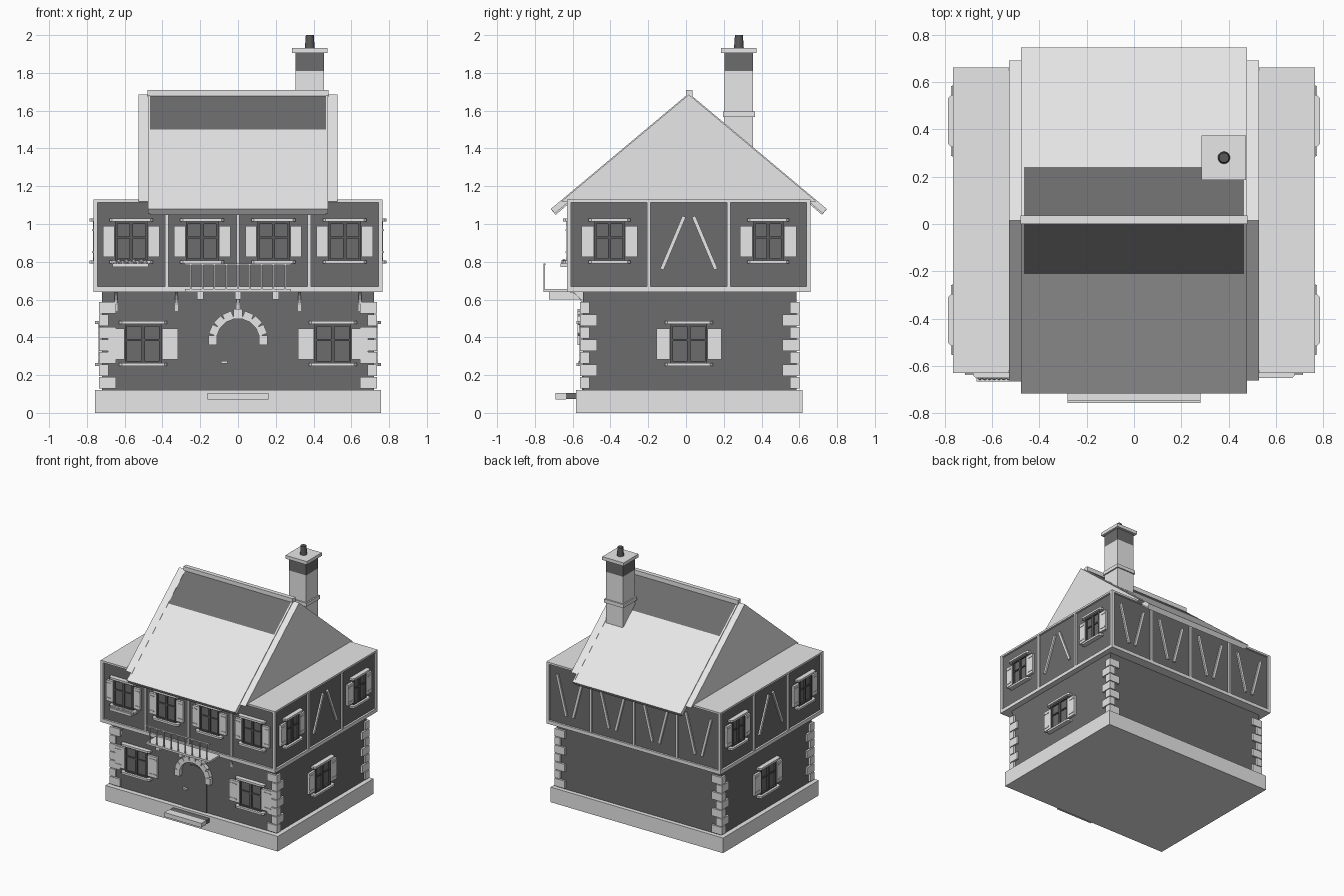
import bpy, bmesh, math
from mathutils import Matrix, Vector

if "Cube" in bpy.data.objects:
    bpy.data.objects.remove(bpy.data.objects["Cube"])


def material(name, v):
    m = bpy.data.materials.new(name)
    m.use_nodes = True
    m.diffuse_color = (v, v, v, 1)
    m.node_tree.nodes["Principled BSDF"].inputs["Base Color"].default_value = (v, v, v, 1)
    return m


LIGHT = material("light grey", 0.8)
DARK = material("dark grey", 0.15)
FRAME = material("charcoal", 0.1)
MID_Y = 0.015  # centre line of the house body


def finish(name, bm, *mats):
    mesh = bpy.data.meshes.new(name)
    bmesh.ops.recalc_face_normals(bm, faces=bm.faces)
    bm.to_mesh(mesh)
    bm.free()
    for m in mats:
        mesh.materials.append(m)
    ob = bpy.data.objects.new(name, mesh)
    bpy.context.collection.objects.link(ob)
    return ob


def add_box(bm, x, y, z, m=Matrix()):
    """Box from (low, high) ranges on each axis, moved by m."""
    c = Vector(((a + b) / 2 for a, b in (x, y, z)))
    s = Vector((b - a for a, b in (x, y, z)))
    bmesh.ops.create_cube(bm, size=1, matrix=m @ Matrix.Translation(c) @ Matrix.Diagonal((*s, 1)))


def boxes(name, mat, items, m=Matrix()):
    bm = bmesh.new()
    for x, y, z in items:
        add_box(bm, x, y, z, m)
    return finish(name, bm, mat)


def sym(r):
    return (-r, r)


def around(c, half):
    return (c - half, c + half)


def wall_frame(x, y, turn):
    """Local frame on a wall: x along it, -y outward."""
    return Matrix.Translation((x, y, 0)) @ Matrix.Rotation(math.radians(turn), 4, "Z")


def beams(name, pairs, m):
    """Slanted timbers between (x, z) points on a wall."""
    bm = bmesh.new()
    for (x0, z0), (x1, z1) in pairs:
        length = math.hypot(x1 - x0, z1 - z0)
        rot = Matrix.Translation(((x0 + x1) / 2, 0, (z0 + z1) / 2)) @ \
            Matrix.Rotation(math.atan2(x1 - x0, z1 - z0), 4, "Y")
        add_box(bm, sym(0.01), (-0.012, 0.01), sym(length / 2), m @ rot)
    finish(name, bm, LIGHT)


def prism(bm, profile, x0, x1):
    """Extrude a (y, z) profile along x."""
    face = bm.faces.new([bm.verts.new((x0, y, z)) for y, z in profile])
    ext = bmesh.ops.extrude_face_region(bm, geom=[face])["geom"]
    bmesh.ops.translate(bm, vec=(x1 - x0, 0, 0), verts=[v for v in ext if isinstance(v, bmesh.types.BMVert)])


def window(name, m, u, z0, z1, half, shutter):
    """Panes, dark sash, lintel, sill and a pair of shutters."""
    m = m @ Matrix.Translation((u, 0, 0))
    zm = (z0 + z1) / 2
    boxes(name + "_glass", DARK, [(sym(half), (-0.006, 0.01), (z0, z1))], m)
    t = 0.012
    sash = [(around(s * (half - t / 2), t / 2), (-0.018, 0.01), (z0, z1)) for s in (-1, 1)]
    sash += [(sym(half), (-0.018, 0.01), around(z, t / 2)) for z in (z0 + t / 2, z1 - t / 2)]
    sash += [(sym(0.009), (-0.016, 0), (z0, z1)), (sym(half), (-0.014, 0), around(zm + 0.02, 0.005))]
    boxes(name + "_sash", FRAME, sash, m)
    # lintel and sill with tapered fronts
    bm = bmesh.new()
    for z in (z0 - 0.006, z1 + 0.008):
        add_box(bm, sym(half + 0.03), (-0.036, 0.005), around(z, 0.008), m)
    edges = [e for e in bm.edges if abs((e.verts[0].co - e.verts[1].co).z) > 0.01 and
             (m.inverted() @ e.verts[0].co).y < -0.02]
    bmesh.ops.bevel(bm, geom=edges, offset=0.014, segments=1, affect="EDGES")
    finish(name + "_lintel_and_sill", bm, LIGHT)
    # shutters and hinge straps
    panels = []
    for s in (-1, 1):
        c = s * (half + shutter / 2 + 0.003)
        panels.append((around(c, shutter / 2), (-0.018, 0.003), (z0 + 0.02, z1 - 0.022)))
        for z in (z0 + 0.045, z1 - 0.045):
            panels.append((around(c + s * 0.008, shutter * 0.35), (-0.022, 0), around(z, 0.004)))
    boxes(name + "_shutters", LIGHT, panels, m)


# main volumes
boxes("foundation", LIGHT, [(sym(0.757), (-0.583, 0.617), (0, 0.12))])
boxes("ground_floor_walls", DARK, [(sym(0.72), (-0.545, 0.585), (0.12, 0.64))])
boxes("upper_floor_walls", DARK, [(sym(0.75), (-0.615, 0.645), (0.65, 1.12))])
boxes("floor_beams", LIGHT, [(sym(0.765), (-0.63, 0.66), z) for z in ((0.64, 0.668), (1.115, 1.13))])
boxes("corner_posts", LIGHT, [(around(sx * 0.754, 0.011), around(MID_Y + sy * 0.634, 0.011), (0.66, 1.12))
                              for sx in (-1, 1) for sy in (-1, 1)])

# alternating corner stones
stones = []
for i in range(7):
    z = (0.13 + i * 0.066, 0.19 + i * 0.066)
    a, b = (0.09, 0.05) if i % 2 == 0 else (0.05, 0.09)
    for sx in (-1, 1):
        x = sorted((sx * 0.735, sx * (0.735 - a)))
        stones += [(x, (-0.56, -0.56 + b), z), (x, (0.6 - b, 0.6), z)]
boxes("corner_stones", LIGHT, stones)

# upper walls: posts, braces and windows
front, back = wall_frame(0, -0.615, 0), wall_frame(0, 0.645, 180)
for name, m in (("front", front), ("back", back)):
    boxes(name + "_posts", LIGHT, [(around(x, 0.009), (-0.013, 0.01), (0.66, 1.12)) for x in (-0.378, 0, 0.378)], m)
beams("back_braces", [((c + s * 0.11, 1.05), (c + s * 0.03, 0.74))
                      for c in (-0.565, -0.19, 0.19, 0.565) for s in (-1, 1)], back)
for i, x in enumerate((-0.565, -0.19, 0.188, 0.565)):
    window(f"front_upper_window_{i + 1}", front, x, 0.805, 1.012, 0.086, 0.06)
low_front = wall_frame(0, -0.545, 0)
for name, x in (("right", -0.502), ("left", 0.502)):
    window(f"front_lower_window_{name}", low_front, x, 0.262, 0.47, 0.097, 0.085)
for name, s in (("left", 1), ("right", -1)):
    high = wall_frame(s * 0.75, MID_Y, s * 90)
    low = wall_frame(s * 0.72, MID_Y, s * 90)
    boxes(name + "_side_posts", LIGHT, [(around(u, 0.009), (-0.013, 0.01), (0.66, 1.12)) for u in (-0.212, 0.212)], high)
    beams(name + "_side_braces", [((k * 0.143, 0.76), (k * 0.025, 1.04)) for k in (-1, 1)], high)
    for i, u in enumerate((-0.42, 0.42)):
        window(f"{name}_side_upper_window_{i + 1}", high, u, 0.805, 1.012, 0.08, 0.066)
    window(name + "_side_lower_window", low, 0, 0.262, 0.47, 0.097, 0.072)

# flower box with little blooms
boxes("flower_box", LIGHT, [((-0.665, -0.475), (-0.665, -0.62), (0.772, 0.792))])
bm = bmesh.new()
for i in range(9):
    bmesh.ops.create_icosphere(bm, subdivisions=1, radius=0.013,
                               matrix=Matrix.Translation((-0.65 + i * 0.02, -0.647, 0.797 + 0.006 * (i % 2))))
finish("flowers", bm, LIGHT)

# door, arch stones, handle and step
bm = bmesh.new()
ring = [(0.11 * math.cos(math.pi * i / 12), 0.36 + 0.11 * math.sin(math.pi * i / 12)) for i in range(13)]
face = bm.faces.new([bm.verts.new((x, -0.551, z)) for x, z in ring + [(-0.11, 0.12), (0.11, 0.12)]])
ext = bmesh.ops.extrude_face_region(bm, geom=[face])["geom"]
bmesh.ops.translate(bm, vec=(0, 0.01, 0), verts=[v for v in ext if isinstance(v, bmesh.types.BMVert)])
finish("door", bm, DARK)
bm = bmesh.new()
for i in range(9):
    rot = Matrix.Translation((0, -0.555, 0.385)) @ Matrix.Rotation(math.radians(i * 22.5 - 90), 4, "Y")
    add_box(bm, sym(0.025), sym(0.02), (0.112, 0.165 if i == 4 else 0.157), rot)
finish("arch_stones", bm, LIGHT)
boxes("door_handle", LIGHT, [((-0.09, -0.055), (-0.57, -0.54), (0.262, 0.274))])
boxes("step", LIGHT, [(sym(0.162), (-0.692, -0.635), (0.072, 0.106))])
boxes("step_back", DARK, [(sym(0.16), (-0.635, -0.58), (0.074, 0.104))])

# balcony with railing
boxes("balcony_floor", LIGHT, [(sym(0.28), (-0.755, -0.62), (0.64, 0.656))])
rail = [(around(-0.25 + i * 0.0625, 0.004), (-0.754, -0.746), (0.65, 0.785)) for i in range(9)]
boxes("balcony_railing", LIGHT, rail + [(sym(0.28), (-0.755, -0.745), (0.782, 0.792))])
boxes("balcony_joists", LIGHT, [(around(x, 0.017), (-0.725, -0.54), (0.6, 0.64)) for x in (-0.2, 0, 0.2)])
# curved brackets under the overhang
bm = bmesh.new()
curve = [(-0.545 - 0.075 * (1 - math.cos(t)), 0.54 + 0.1 * math.sin(t)) for t in (i * math.pi / 10 for i in range(6))]
for x in (-0.645, -0.325, 0, 0.325, 0.645):
    prism(bm, curve + [(-0.595, 0.64), (-0.545, 0.59)], x - 0.008, x + 0.008)
finish("overhang_brackets", bm, LIGHT)

# roof: solid gable body, tiled slabs, barge boards and ridge
APEX, SLOPE = 1.685, 0.838


def roof_point(d, s, lift):
    return (MID_Y + s * d, APEX - SLOPE * d + lift)


bm = bmesh.new()
prism(bm, [roof_point(0.675, -1, 0), roof_point(0, 1, 0), roof_point(0.675, 1, 0)], -0.527, 0.527)
finish("roof_body", bm, LIGHT)
for name, mat, d0, d1 in (("roof_ridge_tiles", DARK, 0, 0.226), ("roof_lower_tiles", LIGHT, 0.226, 0.73)):
    bm = bmesh.new()
    for s in (-1, 1):
        outer = roof_point(d1, s, 0.005)
        if d1 > 0.5:
            tip = (outer[0] - s * 0.025, outer[1] - 0.03)
        else:
            tip = roof_point(d1, s, -0.03)
        prism(bm, [roof_point(d0, s, 0.005), outer, tip, roof_point(d0, s, -0.035)], -0.465, 0.465)
    finish(name, bm, mat)
bm = bmesh.new()
for s in (-1, 1):
    for x in (-0.471, 0.471):
        prism(bm, [roof_point(0, s, 0.007), roof_point(0.73, s, 0.007),
                   roof_point(0.71, s, -0.035), roof_point(0, s, -0.035)], x - 0.006, x + 0.006)
finish("barge_boards", bm, LIGHT)
boxes("ridge_cap", LIGHT, [(sym(0.48), around(MID_Y + 0.003, 0.017), (1.675, 1.71))])

# chimney
CX, CY = 0.38, 0.28


def chimney_block(name, mat, half, z):
    boxes(name, mat, [(around(CX, half), around(CY, half), z)])


chimney_block("chimney_shaft", LIGHT, 0.075, (1.3, 1.81))
chimney_block("chimney_top", DARK, 0.075, (1.81, 1.906))
chimney_block("chimney_band", LIGHT, 0.085, (1.567, 1.595))
chimney_block("chimney_cap", LIGHT, 0.094, (1.906, 1.932))
bm = bmesh.new()
bmesh.ops.create_cone(bm, cap_ends=True, segments=16, radius1=0.026, radius2=0.021, depth=0.07,
                      matrix=Matrix.Translation((CX, CY, 1.965)))
finish("chimney_pot", bm, FRAME)
